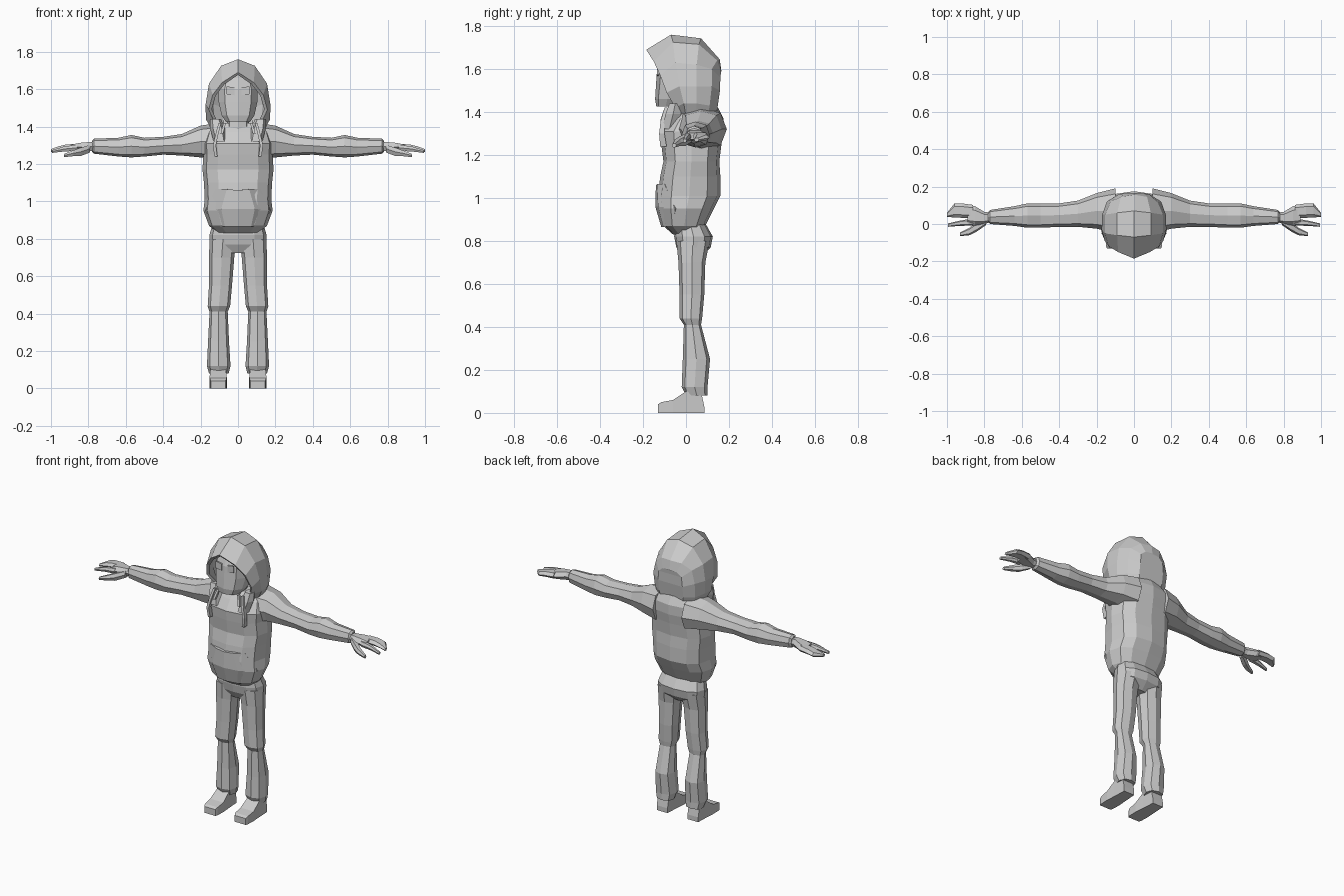
import bpy, bmesh, math

grey = bpy.data.materials.new("plain grey")
grey.diffuse_color = (0.6, 0.6, 0.6, 1)


def finish(name, bm, mirror=False, thick=0):
    """Turn a bmesh into a flat-shaded object, optionally thickened and mirrored."""
    bmesh.ops.recalc_face_normals(bm, faces=bm.faces)
    mesh = bpy.data.meshes.new(name)
    bm.to_mesh(mesh)
    bm.free()
    obj = bpy.data.objects.new(name, mesh)
    bpy.context.collection.objects.link(obj)
    mesh.materials.append(grey)
    if thick:
        mod = obj.modifiers.new("thickness", 'SOLIDIFY')
        mod.thickness = thick
        mod.offset = -1
    if mirror:
        obj.modifiers.new("mirror", 'MIRROR')
    return obj


def loft(name, rings, axis='z', n=8, turn=0, power=0.8, mirror=False):
    """Skin rings (t, a0, a1, b0, b1) along an axis; a and b bound the other two axes."""
    dirs = []
    for i in range(n):
        c, s = [math.cos(turn + math.tau * i / n), math.sin(turn + math.tau * i / n)]
        dirs.append([math.copysign(abs(v) ** power, v) if abs(v) > 1e-6 else 0 for v in (c, s)])
    top = max(abs(d[0]) for d in dirs)
    bm = bmesh.new()
    loops = []
    for t, a0, a1, b0, b1 in rings:
        loop = []
        for c, s in dirs:
            a = (a0 + a1) / 2 + c / top * (a1 - a0) / 2
            b = (b0 + b1) / 2 + s / top * (b1 - b0) / 2
            co = {'x': (t, a, b), 'y': (a, t, b), 'z': (a, b, t)}[axis]
            loop.append(bm.verts.new(co))
        loops.append(loop)
    for p, q in zip(loops, loops[1:]):
        for i in range(n):
            j = (i + 1) % n
            bm.faces.new((p[i], p[j], q[j], q[i]))
    bm.faces.new(loops[0])
    bm.faces.new(loops[-1])
    return finish(name, bm, mirror)


def sheet(name, rows, thick):
    """Skin half rows whose first points lie on x = 0, reflect them, and add thickness."""
    bm = bmesh.new()
    full = []
    for row in rows:
        left = [(-x, y, z) for x, y, z in reversed(row[1:])]
        full.append([bm.verts.new(co) for co in left + list(row)])
    for p, q in zip(full, full[1:]):
        for i in range(len(p) - 1):
            bm.faces.new((p[i], p[i + 1], q[i + 1], q[i]))
    return bm, full, thick


def centred(rows):
    return [(z, -w, w, f, b) for z, w, f, b in rows]


# Hooded top body
loft("hoodie_body", centred([
    (0.83, 0.11, -0.06, 0.07), (0.87, 0.155, -0.105, 0.09), (0.95, 0.185, -0.125, 0.13),
    (1.01, 0.178, -0.13, 0.16), (1.10, 0.182, -0.12, 0.16), (1.17, 0.19, -0.105, 0.155),
    (1.25, 0.185, -0.115, 0.165), (1.31, 0.19, -0.12, 0.175), (1.37, 0.17, -0.08, 0.175),
    (1.42, 0.12, -0.04, 0.15)]), n=12)

# Front pocket
bm, _, t = sheet("front_pocket", [
    [(0, -0.140, 1.06), (0.06, -0.135, 1.065), (0.12, -0.10, 1.065)],
    [(0, -0.143, 0.96), (0.09, -0.13, 0.96), (0.175, -0.05, 0.95)],
    [(0, -0.115, 0.865), (0.07, -0.105, 0.865), (0.13, -0.06, 0.87)]], 0.02)
finish("front_pocket", bm, thick=t)

# Sleeves
loft("sleeve", [
    (0.10, -0.05, 0.19, 1.22, 1.42), (0.20, -0.025, 0.165, 1.235, 1.405),
    (0.30, -0.015, 0.125, 1.245, 1.36), (0.40, -0.015, 0.11, 1.25, 1.345),
    (0.50, -0.02, 0.11, 1.24, 1.34), (0.57, -0.02, 0.11, 1.235, 1.355),
    (0.64, -0.01, 0.095, 1.24, 1.34), (0.77, 0.0, 0.075, 1.255, 1.335),
    (0.78, 0.012, 0.062, 1.265, 1.325)], axis='x', mirror=True)

# Hands
loft("palm", [
    (0.76, 0.012, 0.06, 1.268, 1.318), (0.80, 0.0, 0.065, 1.265, 1.32),
    (0.85, -0.008, 0.095, 1.265, 1.315), (0.89, -0.005, 0.105, 1.27, 1.305)],
    axis='x', n=6, mirror=True)
loft("fingers", [
    (0.86, 0.03, 0.102, 1.27, 1.31), (0.92, 0.033, 0.11, 1.27, 1.306),
    (0.96, 0.035, 0.11, 1.265, 1.296), (1.0, 0.038, 0.06, 1.262, 1.28)],
    axis='x', n=6, mirror=True)
loft("index_finger", [
    (0.86, -0.008, 0.03, 1.268, 1.305), (0.93, -0.01, 0.018, 1.265, 1.295),
    (0.995, -0.015, 0.003, 1.258, 1.275)], axis='x', n=6, mirror=True)
loft("thumb", [
    (0.79, -0.005, 0.035, 1.26, 1.305), (0.84, -0.04, 0.01, 1.24, 1.29),
    (0.88, -0.06, -0.02, 1.24, 1.275), (0.93, -0.065, -0.045, 1.235, 1.255)],
    axis='x', n=6, mirror=True)

# Trousers
loft("hips", centred([
    (0.90, 0.13, -0.05, 0.08), (0.82, 0.153, -0.055, 0.125),
    (0.77, 0.152, -0.045, 0.115), (0.725, 0.07, -0.02, 0.07)]), n=12)
loft("trouser_leg", [
    (0.80, 0.008, 0.152, -0.045, 0.11), (0.70, 0.02, 0.155, -0.035, 0.09),
    (0.55, 0.032, 0.155, -0.03, 0.085), (0.44, 0.042, 0.162, -0.03, 0.075),
    (0.41, 0.055, 0.152, -0.01, 0.07), (0.25, 0.048, 0.16, -0.015, 0.112),
    (0.12, 0.04, 0.166, -0.02, 0.10), (0.08, 0.05, 0.155, 0.0, 0.10)], mirror=True)

# Shoes
loft("shoe", [
    (-0.13, 0.068, 0.145, 0, 0.04), (-0.115, 0.062, 0.15, 0, 0.05),
    (-0.06, 0.06, 0.152, 0, 0.06), (0.0, 0.065, 0.148, 0, 0.10),
    (0.07, 0.07, 0.145, 0, 0.10), (0.085, 0.07, 0.145, 0, 0.03)],
    axis='y', n=4, turn=math.pi / 4, mirror=True)

# Head and neck
loft("head", centred([
    (1.425, 0.065, -0.135, 0.0), (1.46, 0.088, -0.14, 0.04), (1.53, 0.103, -0.135, 0.08),
    (1.60, 0.105, -0.13, 0.09), (1.66, 0.085, -0.11, 0.08), (1.70, 0.04, -0.06, 0.04)]), n=10,
    turn=math.pi / 10)
loft("neck", centred([(1.34, 0.07, -0.07, 0.06), (1.45, 0.055, -0.06, 0.05)]))

# Eyes: thin plates on the face
bm = bmesh.new()
bmesh.ops.create_cube(bm, size=1)
for v in bm.verts:
    slant = 0.006 if v.co.x < 0 else 0
    v.co = (0.041 + v.co.x * 0.042, -0.131 + v.co.y * 0.009, 1.594 + v.co.z * 0.042 - slant)
finish("eye", bm, mirror=True)

# Hood: arches from the front rim to the back of the head
arches = [
    [(0, -0.185, 1.69), (0.085, -0.15, 1.635), (0.135, -0.12, 1.57),
     (0.157, -0.09, 1.49), (0.125, -0.05, 1.42), (0.08, -0.045, 1.37)],
    [(0, -0.07, 1.76), (0.09, -0.06, 1.725), (0.155, -0.05, 1.63),
     (0.173, -0.03, 1.52), (0.172, -0.01, 1.44), (0.14, 0, 1.38)],
    [(0, 0.07, 1.743), (0.09, 0.06, 1.715), (0.155, 0.05, 1.62),
     (0.170, 0.05, 1.52), (0.168, 0.05, 1.44), (0.14, 0.05, 1.38)],
    [(0, 0.157, 1.645), (0.07, 0.145, 1.64), (0.125, 0.12, 1.60),
     (0.145, 0.12, 1.52), (0.14, 0.11, 1.43), (0.12, 0.10, 1.37)],
    [(0, 0.165, 1.59), (0.05, 0.163, 1.585), (0.08, 0.16, 1.56),
     (0.085, 0.158, 1.50), (0.085, 0.148, 1.43), (0.07, 0.14, 1.37)]]
bm, full, t = sheet("hood", arches, 0.018)
last = full[-1]
bm.faces.new((last[4], last[5], last[6]))
for i in range(4):
    bm.faces.new((last[i], last[i + 1], last[9 - i], last[10 - i]))
finish("hood", bm, thick=t)

# Collar flaps and drawstrings at the throat
loft("collar_flap", [
    (1.44, 0.09, 0.15, -0.08, -0.02), (1.39, 0.07, 0.15, -0.10, -0.02),
    (1.32, 0.06, 0.13, -0.115, -0.04)], n=6, mirror=True)
loft("drawstring", [
    (1.42, 0.09, 0.104, -0.10, -0.085), (1.36, 0.105, 0.12, -0.118, -0.10),
    (1.30, 0.118, 0.134, -0.125, -0.10), (1.24, 0.11, 0.126, -0.12, -0.09)],
    n=4, turn=math.pi / 4, mirror=True)
loft("short_drawstring", [
    (1.42, 0.064, 0.078, -0.10, -0.085), (1.36, 0.08, 0.094, -0.12, -0.10)],
    n=4, turn=math.pi / 4, mirror=True)
